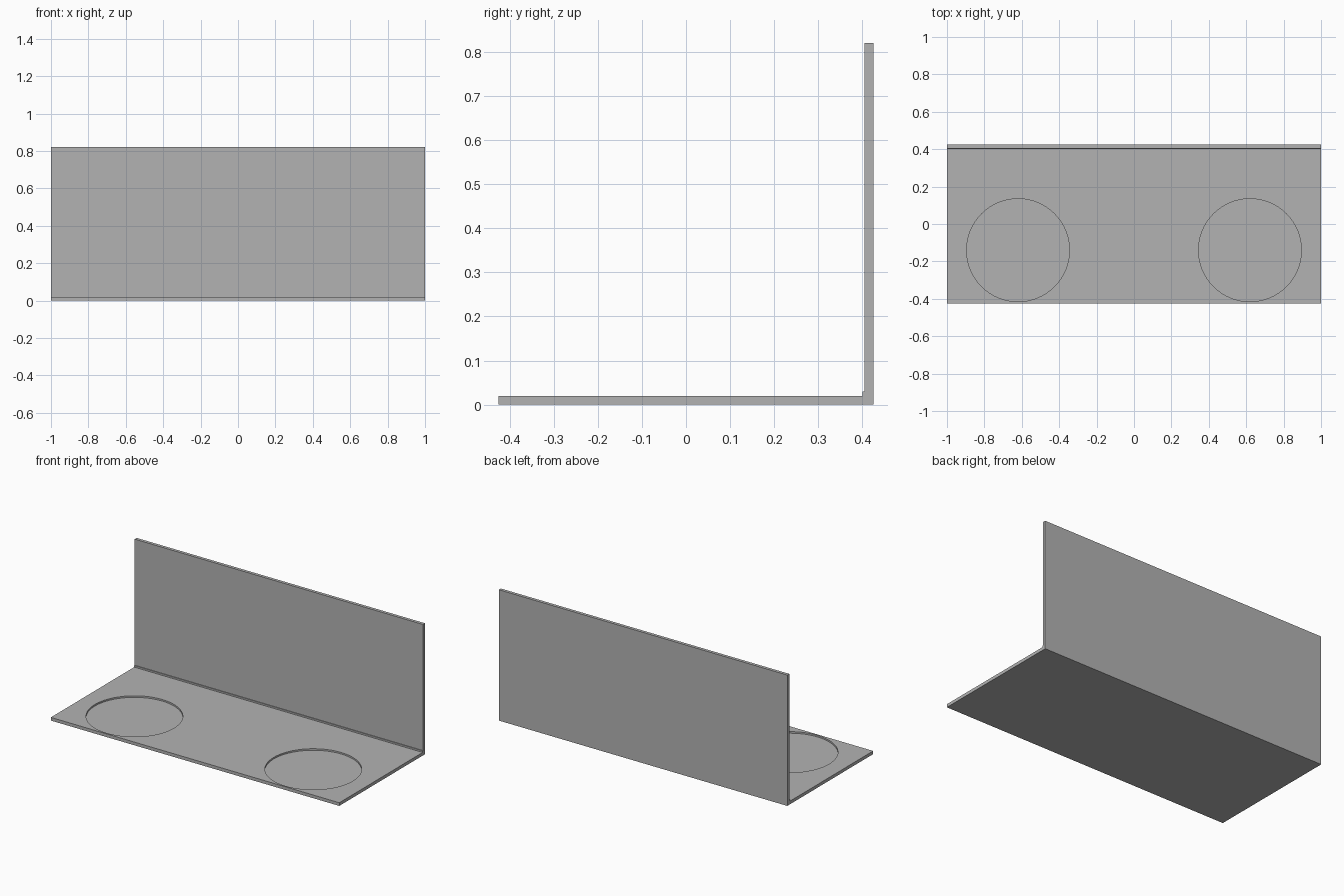
import bpy
import bmesh

cube = bpy.data.objects.get("Cube")
if cube:
    bpy.data.objects.remove(cube, do_unlink=True)

LENGTH = 2.0
FRONT, BACK = -0.425, 0.425
THICK = 0.02
HEIGHT = 0.82
LIP_WIDTH, LIP_TOP = 0.005, 0.03
RECESS_RADIUS, RECESS_DEPTH = 0.275, 0.01

grey = bpy.data.materials.new("plain grey")
grey.use_nodes = True
colour = (0.45, 0.45, 0.45, 1)
grey.diffuse_color = colour
grey.node_tree.nodes["Principled BSDF"].inputs["Base Color"].default_value = colour


def add_object(name, bm):
    bmesh.ops.recalc_face_normals(bm, faces=bm.faces)
    mesh = bpy.data.meshes.new(name)
    bm.to_mesh(mesh)
    bm.free()
    mesh.materials.append(grey)
    obj = bpy.data.objects.new(name, mesh)
    bpy.context.collection.objects.link(obj)
    return obj


# L-shaped section: shelf, small lip in the corner, upright panel
wall = BACK - THICK
profile = [
    (FRONT, 0), (BACK, 0), (BACK, HEIGHT), (wall, HEIGHT),
    (wall, LIP_TOP), (wall - LIP_WIDTH, LIP_TOP),
    (wall - LIP_WIDTH, THICK), (FRONT, THICK),
]
bm = bmesh.new()
section = bm.faces.new([bm.verts.new((-LENGTH / 2, y, z)) for y, z in profile])
extruded = bmesh.ops.extrude_face_region(bm, geom=[section], use_keep_orig=True)
moved = [v for v in extruded["geom"] if isinstance(v, bmesh.types.BMVert)]
bmesh.ops.translate(bm, verts=moved, vec=(LENGTH, 0, 0))
shelf = add_object("shelf_with_back_panel", bm)

# Shallow round recesses, one towards each end of the shelf
for side, x in (("right", -0.62), ("left", 0.62)):
    bm = bmesh.new()
    bmesh.ops.create_cone(bm, cap_ends=True, segments=64, radius1=RECESS_RADIUS,
                          radius2=RECESS_RADIUS, depth=RECESS_DEPTH * 2)
    bmesh.ops.translate(bm, verts=bm.verts, vec=(x, -0.14, THICK))
    cutter = add_object(side + "_recess_cutter", bm)
    cutter.hide_render = True
    cutter.hide_set(True)
    cut = shelf.modifiers.new(side + " recess", "BOOLEAN")
    cut.operation = "DIFFERENCE"
    cut.solver = "EXACT"
    cut.object = cutter

# Smooth the round walls while keeping the corners sharp
bpy.ops.object.select_all(action="DESELECT")
shelf.select_set(True)
bpy.context.view_layer.objects.active = shelf
for cut in list(shelf.modifiers):
    bpy.ops.object.modifier_apply(modifier=cut.name)
bpy.ops.object.shade_smooth_by_angle()
